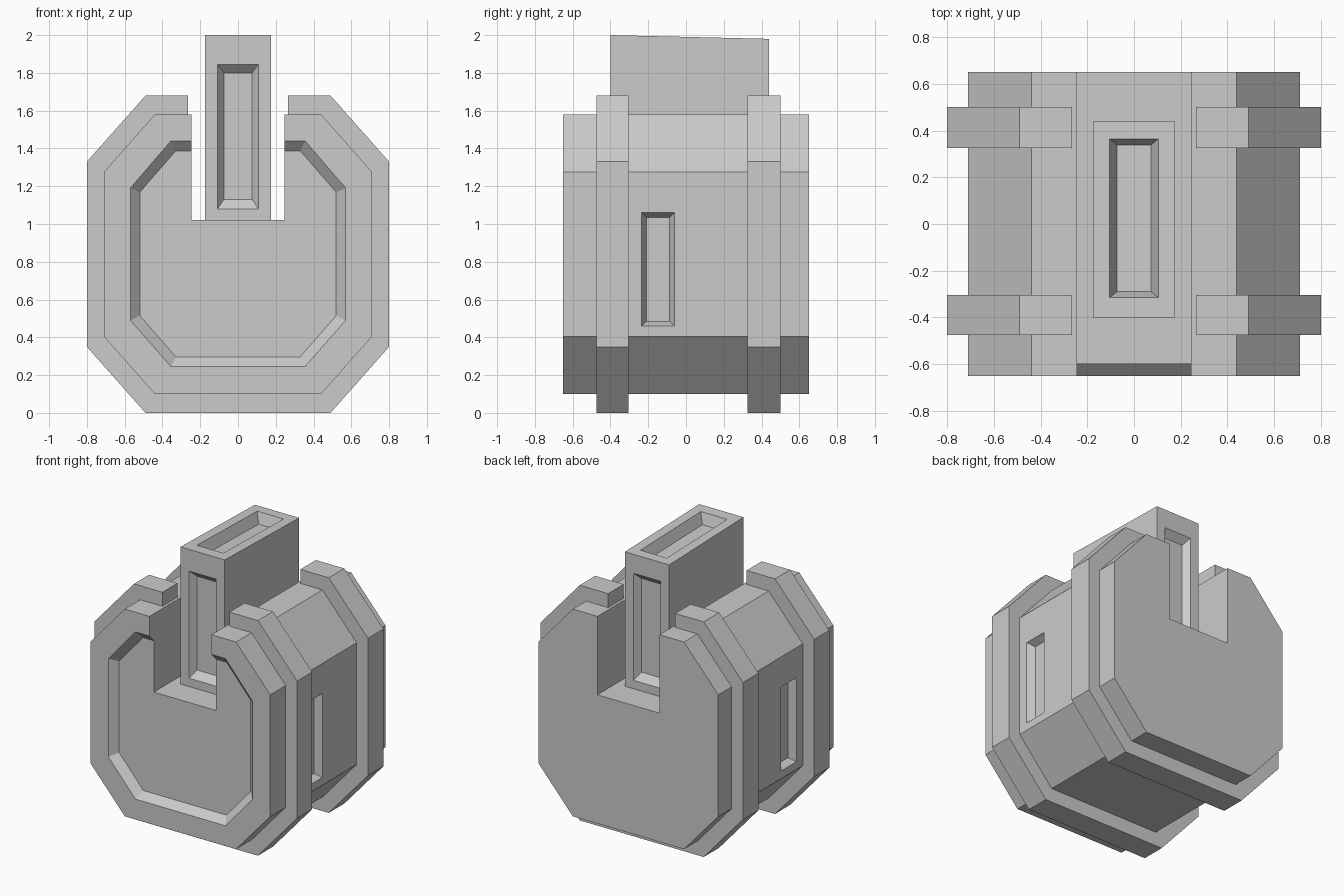
import bpy, bmesh
from mathutils import Vector

if "Cube" in bpy.data.objects:
    bpy.data.objects.remove(bpy.data.objects["Cube"])


def loft(name, ring_a, ring_b):
    """Closed solid between two matching rings of 3D points."""
    bm = bmesh.new()
    a = [bm.verts.new(p) for p in ring_a]
    b = [bm.verts.new(p) for p in ring_b]
    n = len(a)
    bm.faces.new(a)
    bm.faces.new(b[::-1])
    for i in range(n):
        j = (i + 1) % n
        bm.faces.new((a[j], a[i], b[i], b[j]))
    bmesh.ops.recalc_face_normals(bm, faces=bm.faces)
    me = bpy.data.meshes.new(name)
    bm.to_mesh(me)
    bm.free()
    ob = bpy.data.objects.new(name, me)
    bpy.context.scene.collection.objects.link(ob)
    return ob


def carve(target, outer, inner):
    """Cut a tapered recess from the outer ring (on the face) to the inner ring."""
    outer = [Vector(p) for p in outer]
    inner = [Vector(p) for p in inner]
    over = [o + (o - i) * 0.2 for o, i in zip(outer, inner)]
    cutter = loft("recess_cutter", over, inner)
    cutter.hide_render = True
    mod = target.modifiers.new("recess", 'BOOLEAN')
    mod.operation = 'DIFFERENCE'
    mod.solver = 'EXACT'
    mod.object = cutter
    bpy.context.view_layer.objects.active = target
    bpy.ops.object.modifier_apply(modifier=mod.name)
    bpy.data.objects.remove(cutter)


def rect(u0, u1, v0, v1):
    return [(u0, v0), (u1, v0), (u1, v1), (u0, v1)]


def mirrored(half):
    """Profile from its right half, listed top to bottom."""
    return half + [(-x, z) for x, z in reversed(half)]


def at_y(pts, y):
    return [(x, y, z) for x, z in pts]


def at_x(pts, x):
    return [(x, y, z) for y, z in pts]


# Octagonal body with the open slot on top
body_profile = mirrored([(0.245, 1.02), (0.245, 1.58), (0.44, 1.58), (0.71, 1.275),
                         (0.71, 0.405), (0.44, 0.1)])
body = loft("body", at_y(body_profile, -0.65), at_y(body_profile, 0.65))

# Front panel recess
carve(body,
      at_y(mirrored([(0.355, 1.44), (0.57, 1.19), (0.57, 0.49), (0.355, 0.245)]), -0.65),
      at_y(mirrored([(0.33, 1.387), (0.52, 1.168), (0.52, 0.515), (0.328, 0.295)]), -0.60))

# Side recesses
for s in (1, -1):
    carve(body, at_x(rect(-0.235, -0.06, 0.46, 1.06), s * 0.71),
          at_x(rect(-0.208, -0.087, 0.485, 1.035), s * 0.66))

# Raised bands, open at the top
band_profile = mirrored([(0.265, 1.68), (0.49, 1.68), (0.80, 1.33), (0.80, 0.35), (0.49, 0.0)])
inner_edge = mirrored([(0.265, 1.56), (0.43, 1.56), (0.69, 1.27), (0.69, 0.41), (0.43, 0.12)])
band_profile += inner_edge[::-1]
for name, y0, y1 in (("front_band", -0.475, -0.305), ("back_band", 0.325, 0.50)):
    loft(name, at_y(band_profile, y0), at_y(band_profile, y1))

# Upright block standing in the slot, with a slightly sloping top
block_profile = [(-0.40, 1.02), (0.44, 1.02), (0.44, 1.98), (-0.40, 2.0)]
block = loft("slot_block", at_x(block_profile, -0.175), at_x(block_profile, 0.175))

# Block recesses: both ends and the top
for y, depth in ((-0.40, 0.045), (0.44, -0.045)):
    carve(block, at_y(rect(-0.108, 0.108, 1.08, 1.845), y),
          at_y(rect(-0.075, 0.075, 1.13, 1.80), y + depth))


def on_top(pts, depth):
    return [(x, y, 2.0 - (y + 0.4) * 0.0238 - depth) for x, y in pts]


carve(block, on_top(rect(-0.104, 0.104, -0.315, 0.365), 0),
      on_top(rect(-0.073, 0.073, -0.29, 0.338), 0.075))
